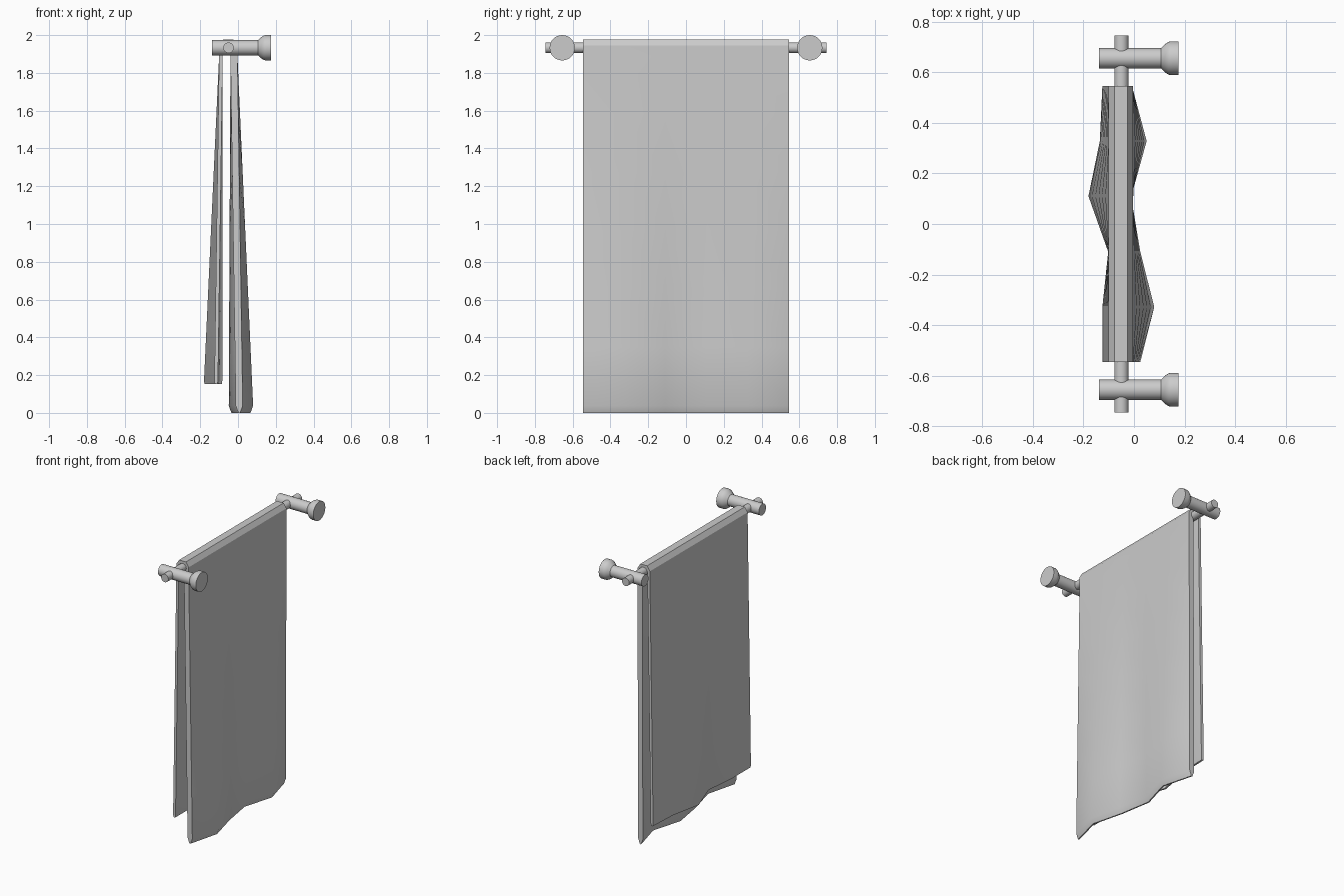
import bpy, bmesh, math

if "Cube" in bpy.data.objects:
    bpy.data.objects.remove(bpy.data.objects["Cube"])

ROD_X, ROD_Z = -0.05, 1.933


def make_object(name, bm):
    bmesh.ops.recalc_face_normals(bm, faces=bm.faces)
    mesh = bpy.data.meshes.new(name)
    bm.to_mesh(mesh)
    bm.free()
    ob = bpy.data.objects.new(name, mesh)
    bpy.context.collection.objects.link(ob)
    bpy.ops.object.select_all(action='DESELECT')
    ob.select_set(True)
    bpy.context.view_layer.objects.active = ob
    bpy.ops.object.shade_smooth_by_angle(angle=math.radians(30))
    return ob


def lathe(name, profile, place, sides=32):
    """Revolve (radius, position) pairs; place maps (along, u, v) to xyz."""
    bm = bmesh.new()
    rings = []
    for r, t in profile:
        rings.append([bm.verts.new(place(t, r * math.cos(a), r * math.sin(a)))
                      for a in (2 * math.pi * i / sides for i in range(sides))])
    for a, b in zip(rings, rings[1:]):
        for i in range(sides):
            j = (i + 1) % sides
            bm.faces.new((a[i], a[j], b[j], b[i]))
    bm.faces.new(rings[0])
    bm.faces.new(rings[-1])
    return make_object(name, bm)


# Rod along y
lathe("rail", [(0.028, -0.745), (0.028, 0.745)],
      lambda t, u, v: (ROD_X + u, t, ROD_Z + v))

# Wall posts with flared bases
post = [(0.04, -0.138), (0.04, 0.107), (0.055, 0.122), (0.064, 0.135),
        (0.067, 0.145), (0.067, 0.176)]
for side, y in (("front", -0.655), ("back", 0.655)):
    lathe(side + "_post", post, lambda t, u, v: (t, y + u, ROD_Z + v))

# Towel: bottom hem x of the long and short drops at each station along y
stations = [-0.545, -0.328, -0.11, 0.11, 0.328, 0.545]
long_hem = [0.025, 0.08, 0.025, -0.012, 0.05, -0.008]
short_hem = [-0.125, -0.125, -0.102, -0.18, -0.135, -0.125]


def drop(x_top, x_hem, thick, z_hem, cx, cz, sign, rows=6):
    """(outer, inner) pairs from the top of a drop down to its chamfered hem."""
    pts = []
    for k in range(rows + 1):
        f = k / rows
        x = x_top + (x_hem - x_top) * f
        z = 1.89 + (z_hem + cz - 1.89) * f
        pts.append(((x, z), (x - sign * thick, z)))
    pts.append(((x_hem - sign * cx, z_hem), (x_hem - sign * (thick - cx), z_hem)))
    return pts


arch = [((-0.1, 1.945), (-0.081, 1.935)), ((-0.078, 1.978), (-0.068, 1.957)),
        ((-0.025, 1.978), (-0.032, 1.957)), ((-0.004, 1.945), (-0.028, 1.935))]

bm = bmesh.new()
loops = []
for y, lx, sx in zip(stations, long_hem, short_hem):
    pairs = (drop(-0.1, sx, 0.019, 0.152, 0.003, 0.018, -1)[::-1] + arch
             + drop(-0.003, lx, 0.037, 0.0, 0.014, 0.038, 1))
    loops.append([[bm.verts.new((p[s][0], y, p[s][1])) for p in pairs] for s in (0, 1)])
n = len(loops[0][0])
for a, b in zip(loops, loops[1:]):
    for s in (0, 1):
        for i in range(n - 1):
            bm.faces.new((a[s][i], a[s][i + 1], b[s][i + 1], b[s][i]))
    for i in (0, n - 1):
        bm.faces.new((a[0][i], b[0][i], b[1][i], a[1][i]))
for outer, inner in (loops[0], loops[-1]):
    for i in range(n - 1):
        bm.faces.new((outer[i], outer[i + 1], inner[i + 1], inner[i]))
make_object("towel", bm)
